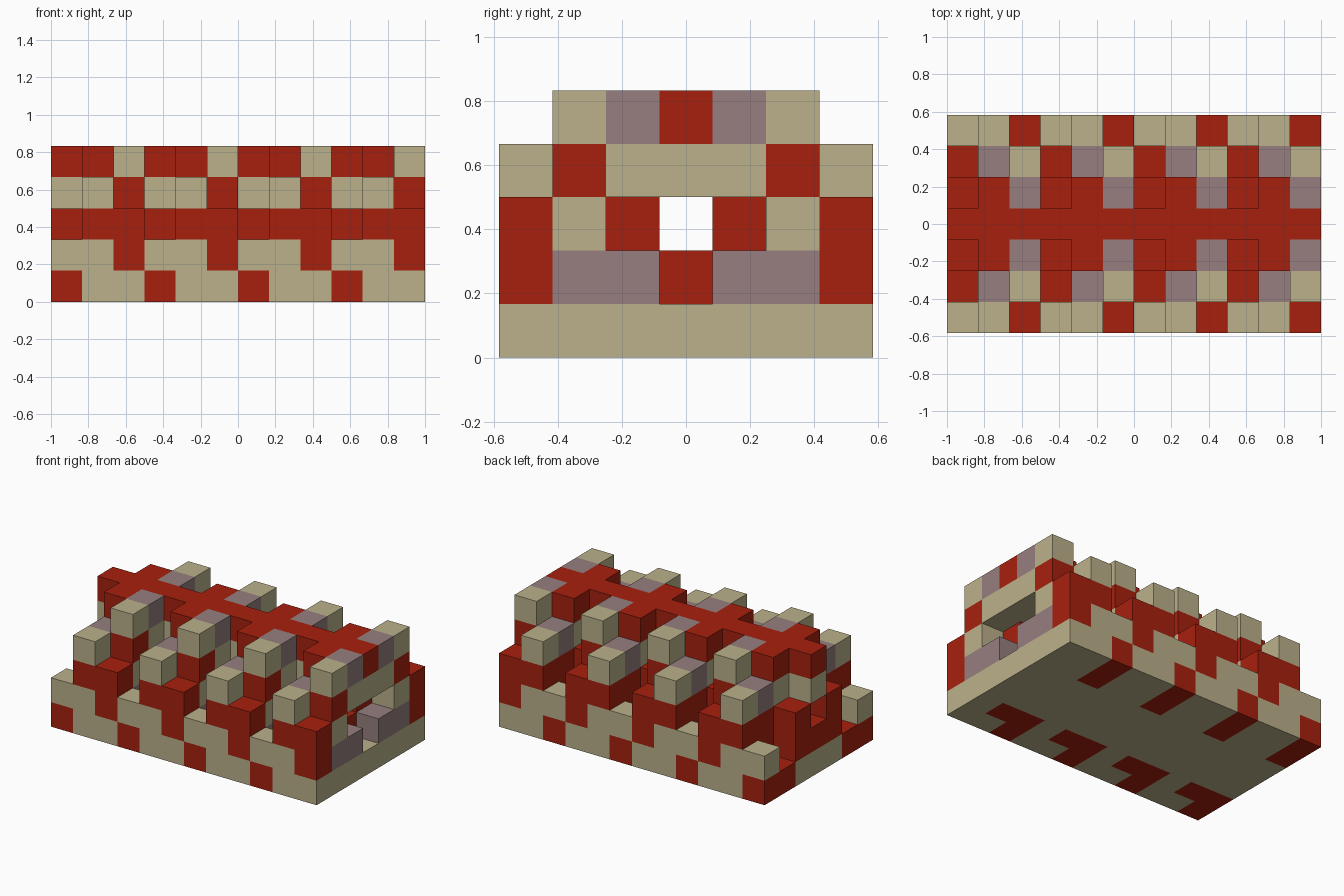
import bpy
import bmesh
from mathutils import Vector

cube = bpy.data.objects.get("Cube")
if cube:
    bpy.data.objects.remove(cube, do_unlink=True)

NX, NY, NZ = 12, 7, 5
S = 2 / NX


def material(name, rgb):
    m = bpy.data.materials.new(name)
    m.use_nodes = True
    m.diffuse_color = (*rgb, 1)
    bsdf = m.node_tree.nodes["Principled BSDF"]
    bsdf.inputs["Base Color"].default_value = (*rgb, 1)
    bsdf.inputs["Roughness"].default_value = 0.9
    return m


MATS = [
    material("brick_red", (0.386, 0.0144, 0.0044)),
    material("sand_tan", (0.497, 0.44, 0.258)),
    material("dusty_mauve", (0.309, 0.212, 0.212)),
]
KEYS = "RTP"

# Three repeating slices; each column reads from the ground up,
# ordered from the outer wall to the central ridge
SLICES = [
    ["RT...", "R....", "TRR..", "TR.TR"],
    ["TTRT.", "RRRP.", "TRRTR", "TR.TR"],
    ["TRR..", "TPTRT", "TP.TP", "T..TR"],
]


def block(i, j, k):
    """Colour key of a block, or '.' for empty space."""
    if not (0 <= i < NX and 0 <= j < NY and 0 <= k < NZ):
        return "."
    # the rear foundation keeps a plain stone beneath the middle slice
    if k == 0 and i % 3 == 1 and j == NY - 2:
        return "T"
    return SLICES[i % 3][min(j, NY - 1 - j)][k]


AXES = [Vector(v) for v in ((1, 0, 0), (0, 1, 0), (0, 0, 1))]


def add_exposed_faces(bm, i, j, k, key):
    centre = Vector((i + 0.5 - NX / 2, j + 0.5 - NY / 2, k + 0.5)) * S
    for a in range(3):
        for sign in (-1, 1):
            n = AXES[a] * sign
            if block(i + int(n.x), j + int(n.y), k + int(n.z)) != ".":
                continue
            u = AXES[(a + 1) % 3]
            v = n.cross(u)
            corners = [(-1, -1), (1, -1), (1, 1), (-1, 1)]
            verts = [bm.verts.new(centre + (n + u * p + v * q) * S / 2)
                     for p, q in corners]
            bm.faces.new(verts).material_index = KEYS.index(key)


# One object per horizontal course of blocks
COURSES = ["foundation", "lower_course", "tunnel_course",
           "upper_course", "ridge_course"]
for k, name in enumerate(COURSES):
    bm = bmesh.new()
    for i in range(NX):
        for j in range(NY):
            key = block(i, j, k)
            if key != ".":
                add_exposed_faces(bm, i, j, k, key)
    bmesh.ops.remove_doubles(bm, verts=bm.verts, dist=S / 100)
    mesh = bpy.data.meshes.new(name)
    bm.to_mesh(mesh)
    bm.free()
    for m in MATS:
        mesh.materials.append(m)
    bpy.context.collection.objects.link(bpy.data.objects.new(name, mesh))
